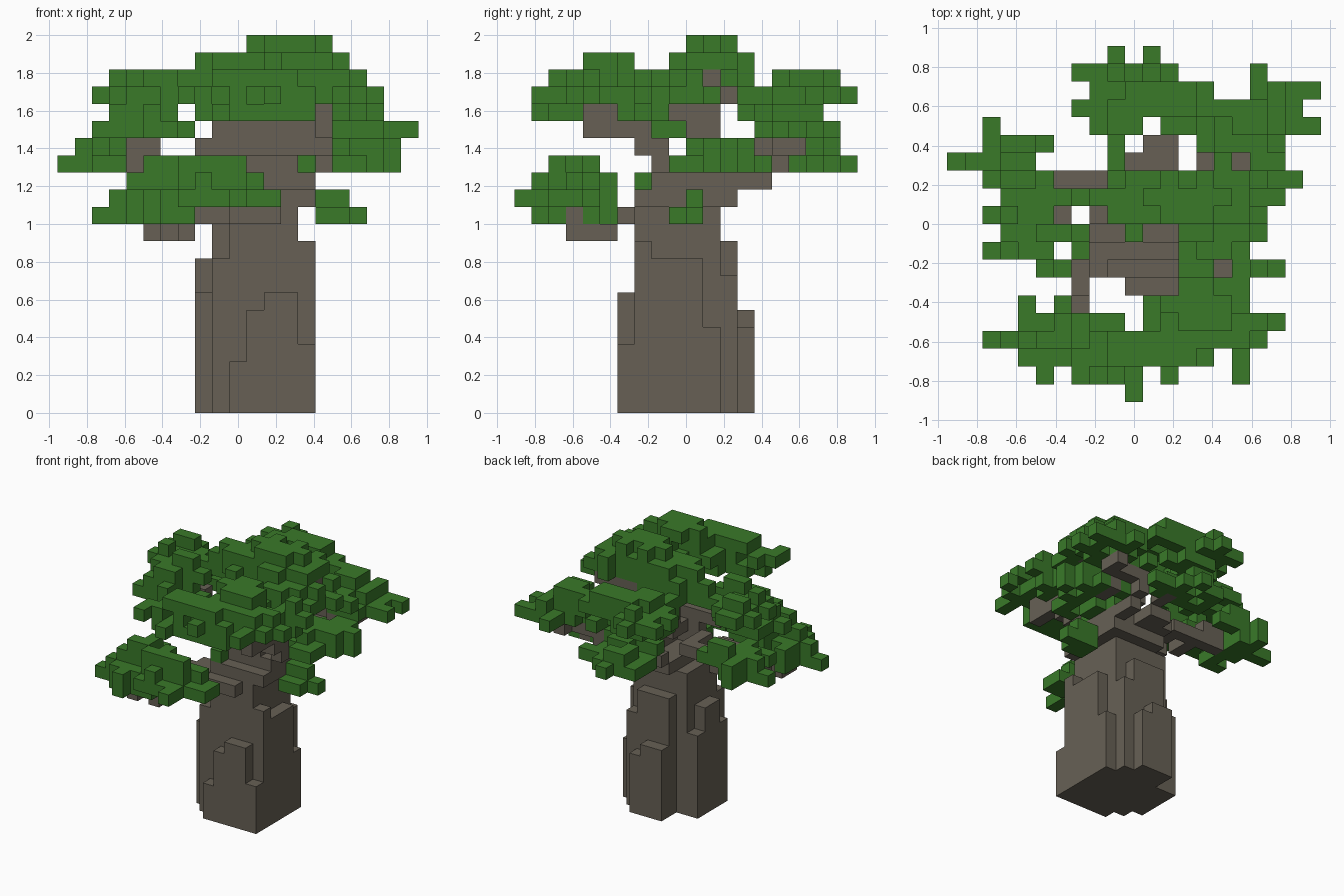
import bpy
import bmesh
import random
from mathutils import Vector

random.seed(4)
UNIT = 2 / 22                               # edge length of one cube
CORNER = Vector((-10.5, -10, 0)) * UNIT     # centres the cube grid
AXES = [Vector(a) for a in ((1, 0, 0), (0, 1, 0), (0, 0, 1))]

if "Cube" in bpy.data.objects:
    bpy.data.objects.remove(bpy.data.objects["Cube"], do_unlink=True)


def make_material(name, colour):
    mat = bpy.data.materials.new(name)
    mat.use_nodes = True
    mat.diffuse_color = (*colour, 1)
    mat.node_tree.nodes["Principled BSDF"].inputs["Base Color"].default_value = (*colour, 1)
    return mat


bark = make_material("grey brown bark", (0.135, 0.118, 0.091))
leaf = make_material("leaf green", (0.041, 0.192, 0.022))
taken = set()                               # cells already filled by a part


def box(x0, x1, y0, y1, z0, z1):
    """All cells inside a block."""
    return {(x, y, z) for x in range(x0, x1) for y in range(y0, y1) for z in range(z0, z1)}


def limb(*points):
    """A one-cube-thick stepped branch through the points."""
    here = list(points[0])
    cells = {tuple(here)}
    for goal in points[1:]:
        while tuple(here) != goal:
            gaps = [g - h for g, h in zip(goal, here)]
            axis = max(range(3), key=lambda a: abs(gaps[a]))
            here[axis] += 1 if gaps[axis] > 0 else -1
            cells.add(tuple(here))
    return cells


def dome(level, layers, first_row, *runs):
    """A leaf pad from rows of cells, stepped inwards on each higher layer."""
    base = set()
    for row, run in enumerate(runs, first_row):
        for start, end in zip(run[::2], run[1::2]):
            base |= {(x, row) for x in range(start, end)}
    cells = {(x, y, level) for x, y in base}
    for n in range(1, layers):
        m = n // 2
        for x, y in sorted(base):
            if {(x - n, y), (x + n, y), (x, y - m), (x, y + m)} <= base:
                # Ragged surface: leave dents above, or hollows below
                chance = random.random()
                if chance > 0.25:
                    cells.add((x, y, level + n))
                if n == 1 and chance > 0.7:
                    cells.discard((x, y, level))
    return cells


def build(name, material, *groups):
    """Turn cells into one mesh with only the outer cube faces."""
    cells = set().union(*groups) - taken
    taken.update(cells)
    bm = bmesh.new()
    for cell in sorted(cells):
        centre = Vector(cell) + Vector((0.5, 0.5, 0.5))
        for a in range(3):
            for sign in (-1, 1):
                out = AXES[a] * sign
                if tuple(int(c) for c in Vector(cell) + out) in cells:
                    continue
                u, v = AXES[(a + 1) % 3] / 2, AXES[(a + 2) % 3] / 2 * sign
                mid = centre + out / 2
                ring = (mid - u - v, mid + u - v, mid + u + v, mid - u + v)
                bm.faces.new([bm.verts.new(p * UNIT + CORNER) for p in ring])
    bmesh.ops.remove_doubles(bm, verts=bm.verts[:], dist=UNIT / 100)
    mesh = bpy.data.meshes.new(name)
    bm.to_mesh(mesh)
    bm.free()
    mesh.materials.append(material)
    bpy.context.collection.objects.link(bpy.data.objects.new(name, mesh))


# Trunk: core and narrowing top
build("trunk", bark,
      box(9, 14, 7, 12, 0, 9), box(10, 14, 7, 12, 9, 10), box(9, 14, 8, 12, 9, 12),
      box(10, 14, 7, 12, 10, 12), box(10, 15, 7, 13, 12, 13),
      box(12, 15, 8, 13, 13, 14), box(10, 14, 8, 9, 13, 15))

# Buttress ridges around the trunk
build("front_buttress", bark,
      box(10, 15, 6, 7, 0, 3), box(11, 15, 6, 7, 3, 4),
      box(11, 14, 6, 7, 4, 6), box(12, 14, 6, 7, 6, 7))
build("left_buttress", bark,
      box(14, 15, 7, 8, 0, 10), box(14, 15, 8, 11, 0, 9), box(14, 15, 11, 12, 0, 5))
build("right_buttress", bark, box(8, 9, 8, 12, 0, 7), box(8, 9, 9, 11, 7, 9))
build("back_buttress", bark,
      box(10, 14, 12, 13, 0, 8), box(10, 13, 12, 13, 8, 10),
      box(10, 13, 13, 14, 0, 5), box(10, 12, 13, 14, 5, 6))

# Branches
build("low_branch", bark, limb((9, 8, 11), (8, 7, 11), (7, 7, 11), (7, 6, 11)),
      limb((7, 5, 10), (6, 4, 10), (5, 3, 10)), limb((7, 4, 10), (7, 3, 10), (7, 3, 11)),
      box(8, 11, 7, 8, 11, 12), box(10, 13, 6, 7, 11, 12))
build("front_branch", bark, box(8, 16, 7, 9, 15, 16), box(9, 16, 7, 8, 16, 17),
      limb((15, 7, 16), (15, 4, 16), (15, 4, 17), (15, 5, 17)), box(15, 16, 8, 9, 14, 15))
build("right_branch", bark, limb((9, 9, 13), (8, 10, 14), (8, 12, 14), (6, 12, 14)),
      limb((6, 12, 14), (6, 10, 14)), limb((5, 12, 14), (5, 12, 15), (4, 12, 15), (4, 12, 14)))
build("centre_branch", bark, box(11, 13, 9, 10, 14, 15), box(11, 13, 10, 11, 14, 16),
      box(11, 14, 10, 12, 16, 18), limb((13, 9, 17), (13, 10, 17)),
      limb((13, 11, 18), (13, 12, 18), (16, 12, 18), (16, 11, 19)))
build("back_branch", bark, box(10, 13, 13, 14, 13, 14), limb((11, 14, 13), (12, 14, 13)),
      limb((12, 15, 14), (12, 16, 14)))
build("left_branch", bark, limb((14, 12, 13), (14, 14, 13), (14, 14, 14), (14, 15, 14)),
      limb((14, 15, 15), (17, 15, 15), (17, 16, 15)), limb((16, 13, 14), (16, 14, 15)))

# Leaf pads, each a ragged stepped dome
build("low_leaves", leaf,
      dome(11, 1, 1, (5, 6), (4, 8), (2, 7), (4, 8), (4, 5, 6, 7)),
      dome(12, 3, 0, (10, 11), (5, 6, 7, 11), (4, 13), (3, 13), (4, 10), (4, 5, 6, 7)),
      dome(13, 1, 3, (4, 6), (6, 8), (6, 7)), dome(13, 1, 7, (10, 11)))
build("front_leaves", leaf,
      dome(17, 1, 1, (9, 10), (8, 15), (9, 15), (11, 15)),
      dome(17, 1, 6, (13, 17), (13, 15, 16, 18), (14, 17)),
      dome(18, 2, 1, (7, 8, 12, 13, 16, 17), (7, 15, 16, 17), (8, 18), (11, 19),
           (11, 17), (13, 17), (13, 15, 16, 19), (13, 17), (13, 18)),
      dome(20, 1, 4, (13, 16), (12, 16), (13, 15)))
build("right_upper_leaves", leaf,
      dome(16, 1, 7, (5, 7), (2, 6, 7, 8), (3, 8), (3, 6)),
      dome(17, 1, 7, (5, 6), (3, 6), (4, 7), (4, 5)),
      dome(18, 2, 8, (4, 6), (3, 8), (2, 6), (3, 10), (2, 6), (3, 5)))
build("right_lower_leaves", leaf,
      dome(14, 1, 10, (2, 4), (3, 4), (2, 4), (0, 4), (2, 4), (2, 3)),
      dome(15, 1, 11, (3, 4), (2, 4), (1, 4), (2, 6), (2, 3)),
      dome(16, 1, 14, (3, 5)))
build("crown_leaves", leaf,
      dome(18, 1, 9, (13, 17), (10, 18), (9, 19), (9, 13)),
      dome(19, 1, 9, (10, 11, 13, 16), (9, 18), (7, 16), (9, 18), (15, 16)),
      dome(20, 1, 9, (13, 15), (9, 17), (8, 17), (10, 17), (15, 16)),
      dome(21, 1, 10, (12, 15), (11, 16), (12, 13, 14, 15)))
build("left_leaves", leaf,
      dome(14, 2, 9, (14, 15, 16, 18), (15, 18), (14, 19), (14, 20), (17, 19)),
      dome(15, 1, 11, (17, 19), (17, 20), (17, 19)), dome(14, 1, 14, (15, 18)))
build("back_left_leaves", leaf,
      dome(16, 2, 14, (14, 19), (14, 21), (14, 20), (17, 21), (17, 18)),
      dome(17, 1, 13, (17, 19), (15, 18), (16, 19), (15, 19)),
      dome(18, 1, 15, (16, 18), (15, 18)))
build("back_lower_leaves", leaf,
      dome(14, 2, 16, (9, 14), (9, 15), (9, 13), (11, 12)),
      dome(15, 1, 15, (9, 11, 12, 14)))
build("back_upper_leaves", leaf,
      dome(17, 1, 13, (9, 10), (9, 10), (8, 11), (8, 13), (9, 12)),
      dome(18, 2, 13, (9, 10), (9, 10), (8, 11, 12, 14), (7, 15), (8, 15),
           (7, 11), (9, 10)),
      dome(19, 1, 15, (9, 11), (9, 13), (10, 13), (9, 10)))
build("small_left_leaves", leaf,
      dome(11, 1, 9, (15, 17), (15, 18)), dome(12, 1, 10, (15, 17)))
